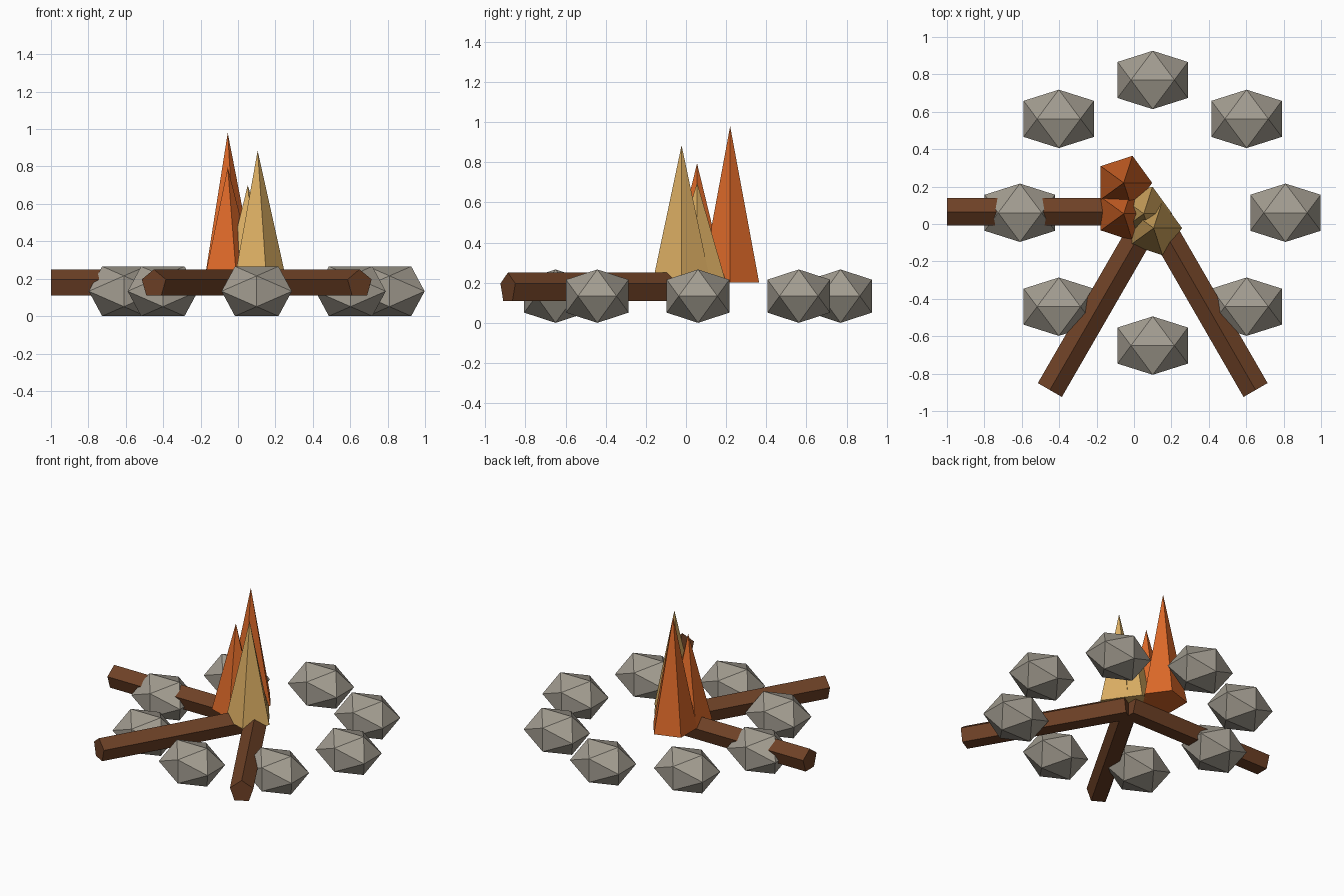
import bpy, bmesh, math
from mathutils import Matrix, Vector

if "Cube" in bpy.data.objects:
    bpy.data.objects.remove(bpy.data.objects["Cube"])

CX, CY = 0.10, 0.06          # centre of the fire ring


def material(name, hex_rgb):
    def lin(c):
        c /= 255
        return c / 12.92 if c <= 0.04045 else ((c + 0.055) / 1.055) ** 2.4
    m = bpy.data.materials.new(name)
    m.diffuse_color = [lin(hex_rgb >> s & 255) for s in (16, 8, 0)] + [1]
    m.use_nodes = True
    m.node_tree.nodes["Principled BSDF"].inputs["Base Color"].default_value = m.diffuse_color
    return m


STONE = material("stone grey", 0xA29C90)
WOOD = material("log brown", 0x6E4126)
ORANGE = material("flame orange", 0xDB6828)
YELLOW = material("flame yellow", 0xDBAE63)


def add_object(name, bm, mat):
    bmesh.ops.recalc_face_normals(bm, faces=bm.faces)
    mesh = bpy.data.meshes.new(name)
    bm.to_mesh(mesh)
    bm.free()
    mesh.materials.append(mat)
    obj = bpy.data.objects.new(name, mesh)
    bpy.context.collection.objects.link(obj)


# Stone: a squashed icosahedron with an edge on top
def stone(name, loc, half):
    bm = bmesh.new()
    k = 2 / (1 + math.sqrt(5))
    for a in (-1, 1):
        for b in (-k, k):
            for p in ((b, 0, a), (0, a, b), (a, b, 0)):
                bm.verts.new([l + h * c for l, h, c in zip(loc, half, p)])
    bmesh.ops.convex_hull(bm, input=bm.verts)
    add_object(name, bm, STONE)


# Five-sided cone or prism, first corner towards local +x
def five_sided(name, mat, r_bottom, r_top, height, matrix):
    bm = bmesh.new()
    bmesh.ops.create_cone(bm, cap_ends=True, segments=5, radius1=r_bottom,
                          radius2=r_top, depth=height)
    # turn so that one corner lies exactly on +x
    v = max((v.co for v in bm.verts if v.co.z < 0), key=lambda c: c.x)
    turn = Matrix.Rotation(-math.atan2(v.y, v.x), 4, 'Z')
    bm.transform(matrix @ turn @ Matrix.Translation((0, 0, height / 2)))
    bmesh.ops.remove_doubles(bm, verts=bm.verts, dist=1e-4)
    add_object(name, bm, mat)


# Ring of eight stones
for i in range(8):
    a = i * math.pi / 4
    stone(f"ring_stone_{i + 1}",
          (CX + 0.71 * math.cos(a), CY + 0.71 * math.sin(a), 0.133),
          (0.188, 0.156, 0.133))

# Three logs from the centre outwards, one ridge facing up
for i, deg in enumerate((180, 240, 300)):
    a = math.radians(deg)
    d = Vector((math.cos(a), math.sin(a), 0))
    up = Vector((0, 0, 1))
    side = d.cross(up)
    m = Matrix((up, side, d)).transposed().to_4x4()
    m.translation = (CX, CY + 0.005, 0.172)
    five_sided(f"log_{i + 1}", WOOD, 0.078, 0.078, 1.1, m)

# Flames: x, y, tip height
FLAMES = (("tall_orange_flame", ORANGE, -0.055, 0.22, 0.98),
          ("short_orange_flame", ORANGE, -0.055, 0.055, 0.795),
          ("tall_yellow_flame", YELLOW, 0.105, -0.022, 0.885),
          ("short_yellow_flame", YELLOW, 0.052, 0.055, 0.70))
for name, mat, x, y, top in FLAMES:
    five_sided(name, mat, 0.152, 0, top - 0.2, Matrix.Translation((x, y, 0.2)))
